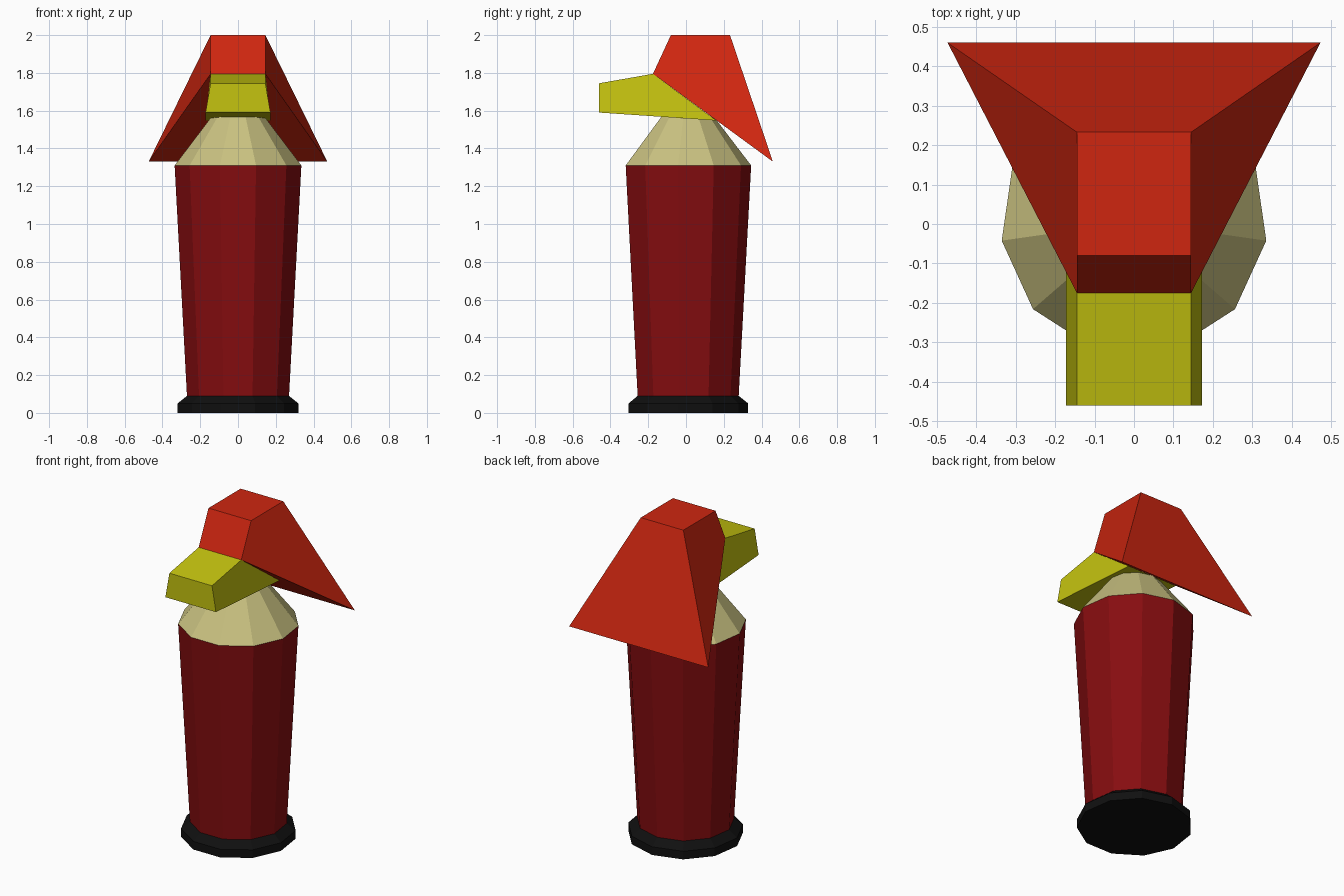
import bpy, bmesh, math

if "Cube" in bpy.data.objects:
    bpy.data.objects.remove(bpy.data.objects["Cube"])

SIDES = 11
AXIS_Y = 0.006


def material(name, rgb):
    m = bpy.data.materials.new(name)
    m.use_nodes = True
    color = (*rgb, 1)
    m.diffuse_color = color
    m.node_tree.nodes["Principled BSDF"].inputs["Base Color"].default_value = color
    return m


def finish(name, bm, mat):
    bmesh.ops.recalc_face_normals(bm, faces=bm.faces)
    mesh = bpy.data.meshes.new(name)
    bm.to_mesh(mesh)
    bm.free()
    mesh.materials.append(mat)
    obj = bpy.data.objects.new(name, mesh)
    bpy.context.collection.objects.link(obj)
    return obj


def lathe(name, profile, mat):
    """Faceted turned part from (radius, z) points, one corner to the back."""
    bm = bmesh.new()
    rings = []
    for r, z in profile:
        angles = [math.pi / 2 + math.tau * i / SIDES for i in range(SIDES)]
        rings.append([bm.verts.new((r * math.cos(a), AXIS_Y + r * math.sin(a), z))
                      for a in angles])
    for low, high in zip(rings, rings[1:]):
        for i in range(SIDES):
            j = (i + 1) % SIDES
            bm.faces.new((low[i], low[j], high[j], high[i]))
    bm.faces.new(rings[0])
    bm.faces.new(rings[-1])
    return finish(name, bm, mat)


def wedge(name, outline, mat):
    """Solid mirrored across x from (half width, y, z) outline points."""
    bm = bmesh.new()
    left = [bm.verts.new((w, y, z)) for w, y, z in outline]
    right = [bm.verts.new((-w, y, z)) for w, y, z in outline]
    bm.faces.new(left)
    bm.faces.new(right)
    for i in range(len(outline)):
        j = (i + 1) % len(outline)
        bm.faces.new((left[i], left[j], right[j], right[i]))
    return finish(name, bm, mat)


black = material("black", (0.005, 0.005, 0.005))
dark_red = material("dark red", (0.24, 0.004, 0.005))
cream = material("cream", (0.59, 0.54, 0.22))
yellow = material("yellow", (0.56, 0.55, 0.005))
bright_red = material("bright red", (0.62, 0.019, 0.005))

# Standing body: foot, tapered trunk and sloping shoulders
lathe("foot", [(0.323, 0), (0.323, 0.05), (0.273, 0.09)], black)
lathe("trunk", [(0.273, 0.09), (0.339, 1.31)], dark_red)
lathe("shoulders", [(0.339, 1.31), (0.14, 1.57)], cream)

# Face block under the hood
wedge("beak", [(0.145, -0.46, 1.745), (0.145, -0.175, 1.795),
               (0.172, 0.16, 1.548), (0.172, -0.46, 1.59)], yellow)

# Flared hood sweeping down to the back
wedge("hood", [(0.145, -0.175, 1.795), (0.145, -0.08, 2),
               (0.145, 0.233, 2), (0.473, 0.46, 1.33)], bright_red)
